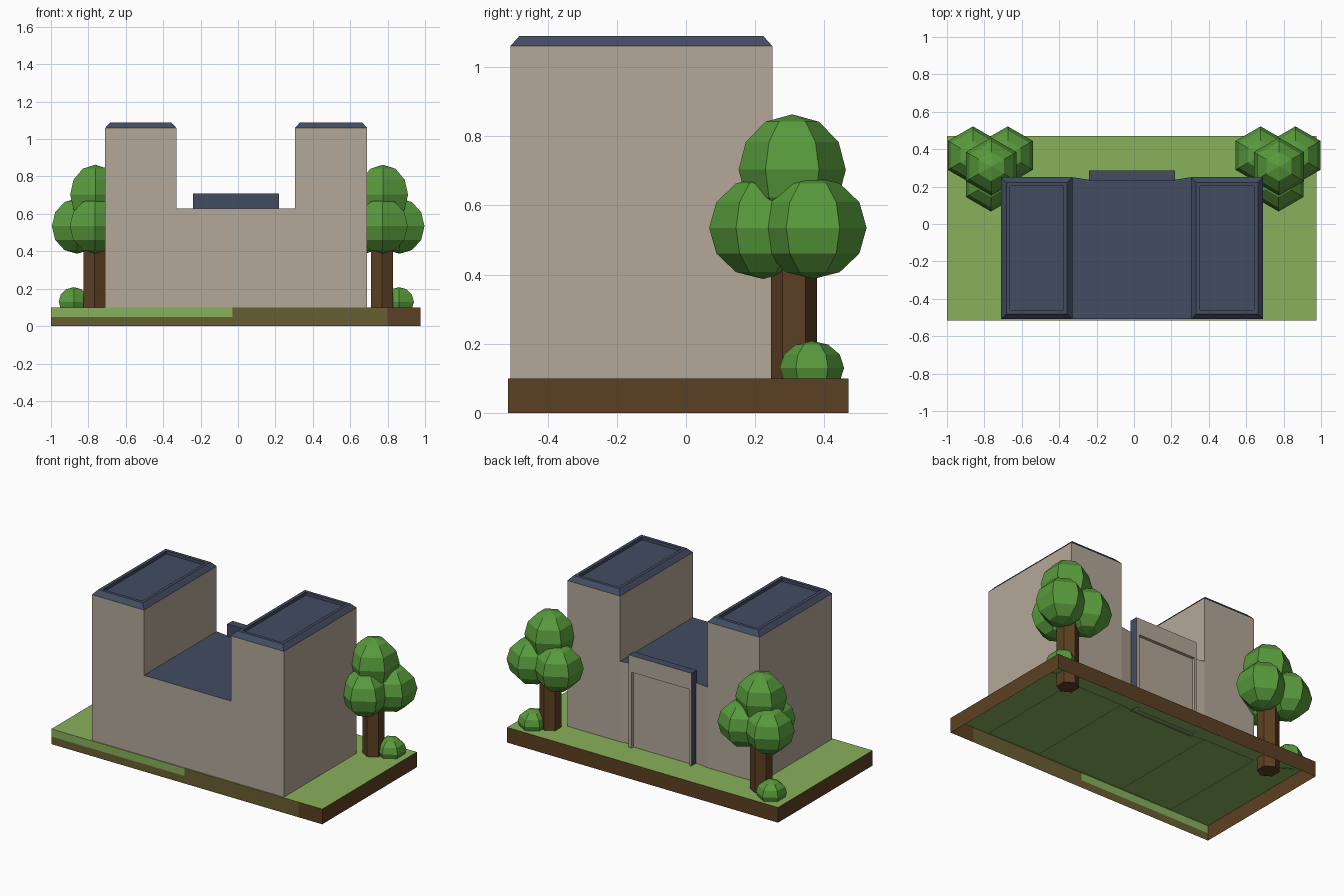
import bpy, bmesh, math
from mathutils import Vector

if "Cube" in bpy.data.objects:
    bpy.data.objects.remove(bpy.data.objects["Cube"])


def lin(c):
    c /= 255
    return c / 12.92 if c <= 0.04045 else ((c + 0.055) / 1.055) ** 2.4


def material(name, rgb):
    m = bpy.data.materials.new(name)
    m.diffuse_color = (*[lin(c) for c in rgb], 1)
    m.use_nodes = True
    m.node_tree.nodes["Principled BSDF"].inputs["Base Color"].default_value = m.diffuse_color
    return m


STONE = material("beige_wall", (180, 168, 152))
ROOF = material("slate_roof", (66, 76, 97))
GRASS = material("grass_green", (137, 177, 91))
SOIL = material("soil_brown", (92, 64, 35))
OLIVE = material("olive_soil", (105, 94, 51))
LEAF = material("leaf_green", (88, 155, 60))


def finish(name, bm, mats, rule=None):
    """Turn a bmesh into an object; rule(face) gives each material index."""
    bmesh.ops.remove_doubles(bm, verts=bm.verts, dist=1e-5)
    bm.normal_update()
    if rule:
        for f in bm.faces:
            f.material_index = rule(f)
    me = bpy.data.meshes.new(name)
    bm.to_mesh(me)
    bm.free()
    for m in mats:
        me.materials.append(m)
    ob = bpy.data.objects.new(name, me)
    bpy.context.collection.objects.link(ob)
    return ob


def quad(bm, *pts):
    return bm.faces.new([bm.verts.new(p) for p in pts])


def loft(bm, rings):
    """Bridge equal-length counter-clockwise rings, then cap the last one."""
    loops = [[bm.verts.new(p) for p in r] for r in rings]
    n = len(loops[0])
    for a, b in zip(loops, loops[1:]):
        for i in range(n):
            j = (i + 1) % n
            bm.faces.new((a[i], a[j], b[j], b[i]))
    bm.faces.new(loops[-1])
    return loops


def rect(x0, x1, y0, y1, z, d=0):
    return [(x0 + d, y0 + d, z), (x1 - d, y0 + d, z), (x1 - d, y1 - d, z), (x0 + d, y1 - d, z)]


# Ground: open-bottomed tray with a lawn and patchy front edge
X0, X1, Y0, Y1, H = -1.0, 0.975, -0.515, 0.47, 0.10
bm = bmesh.new()
quad(bm, *rect(X0, X1, Y0, Y1, H))
quad(bm, (X1, Y0, 0), (X1, Y1, 0), (X1, Y1, H), (X1, Y0, H))
quad(bm, (X1, Y1, 0), (X0, Y1, 0), (X0, Y1, H), (X1, Y1, H))
quad(bm, (X0, Y1, 0), (X0, Y0, 0), (X0, Y0, H), (X0, Y1, H))
xs = [X0, -0.3, -0.03, 0.8, X1]
zs = [0, 0.05, H]
for a, b in zip(xs, xs[1:]):
    for c, d in zip(zs, zs[1:]):
        quad(bm, (a, Y0, c), (b, Y0, c), (b, Y0, d), (a, Y0, d))


def ground_rule(f):
    c = f.calc_center_median()
    if f.normal.z > 0.5:
        return 0
    if f.normal.y < -0.5 and c.x < 0.8:
        return 0 if c.x < -0.03 and c.z > 0.05 else 2
    return 1


finish("ground", bm, [GRASS, SOIL, OLIVE], ground_rule)

# Two towers with bevelled, recessed roofs
for name, x0, x1 in (("left_tower", -0.71, -0.33), ("right_tower", 0.305, 0.69)):
    bm = bmesh.new()
    steps = [(0, 0.098), (0, 1.06), (0.027, 1.09), (0.048, 1.09), (0.048, 1.07)]
    loft(bm, [rect(x0, x1, -0.508, 0.25, z, d) for d, z in steps])
    finish(name, bm, [STONE, ROOF], lambda f: int(f.calc_center_median().z > 1.05))

# Low hall between the towers
bm = bmesh.new()
plan = [(-0.33, -0.508), (0.305, -0.508), (0.305, 0.25), (0.22, 0.237), (-0.24, 0.237), (-0.33, 0.25)]
loft(bm, [[(x, y, z) for x, y in plan] for z in (0.098, 0.63)])
bm.normal_update()
bmesh.ops.delete(bm, geom=[f for f in bm.faces if abs(f.normal.x) > 0.9], context='FACES_ONLY')
finish("hall", bm, [STONE, ROOF], lambda f: int(f.normal.z > 0.5))


def portal_rule(f):
    c = f.calc_center_median()
    outer = c.x < -0.235 or c.x > 0.215
    return int(f.normal.z > 0.5 or f.normal.y < -0.5 or (abs(f.normal.x) > 0.5 and outer))


# Back portal: slab with a raised doorway frame
bm = bmesh.new()
loft(bm, [rect(-0.24, 0.22, 0.23, 0.265, z) for z in (0.098, 0.71)])
quad(bm, (-0.24, 0.23, 0.098), (0.22, 0.23, 0.098), (0.22, 0.23, 0.71), (-0.24, 0.23, 0.71))
finish("portal_slab", bm, [STONE, ROOF], portal_rule)
bm = bmesh.new()
frame = [(-0.24, 0.098), (-0.24, 0.71), (0.22, 0.71), (0.22, 0.098),
         (0.197, 0.098), (0.197, 0.60), (-0.226, 0.60), (-0.226, 0.098)]
loft(bm, [[(x, y, z) for x, z in frame] for y in (0.265, 0.285)])
finish("portal_frame", bm, [STONE, ROOF], portal_rule)


# Trees and bushes
def ball(name, x, y, z, r, rz, floor=None):
    bm = bmesh.new()
    bmesh.ops.create_uvsphere(bm, u_segments=6, v_segments=6, radius=1)
    bmesh.ops.rotate(bm, verts=bm.verts, matrix=hex_turn(bm))
    bmesh.ops.scale(bm, verts=bm.verts, vec=(r, r, rz))
    bmesh.ops.translate(bm, verts=bm.verts, vec=(x, y, z))
    if floor is not None:
        bmesh.ops.bisect_plane(bm, geom=bm.verts[:] + bm.edges[:] + bm.faces[:],
                               plane_co=(0, 0, floor), plane_no=(0, 0, 1), clear_inner=True)
    finish(name, bm, [LEAF])


def hex_turn(bm):
    """Rotation that puts a corner of the hexagon on the +y axis."""
    from mathutils import Matrix
    v = max(bm.verts, key=lambda v: Vector(v.co.xy).length)
    return Matrix.Rotation(math.pi / 2 - math.atan2(v.co.y, v.co.x), 3, 'Z')


for side, cx, bush_x in (("left", -0.768, -0.878), ("right", 0.77, 0.86)):
    bm = bmesh.new()
    ring = [(cx + 0.067 * math.cos(a), 0.312 + 0.067 * math.sin(a))
            for a in (math.pi / 2 + i * math.pi / 3 for i in range(6))]
    rings = loft(bm, [[(x, y, z) for x, y in ring] for z in (0.02, 0.55)])
    bm.faces.new(rings[0][::-1])
    finish(side + "_trunk", bm, [SOIL])
    ball(side + "_crown_top", cx + 0.005, 0.307, 0.703, 0.155, 0.16)
    for i, (dx, y) in enumerate(((0.003, 0.222), (0.093, 0.367), (-0.093, 0.367))):
        ball(f"{side}_crown_low_{i + 1}", cx + dx, y, 0.535, 0.155, 0.148)
    ball(side + "_bush", bush_x, 0.364, 0.13, 0.093, 0.078, floor=0.095)
